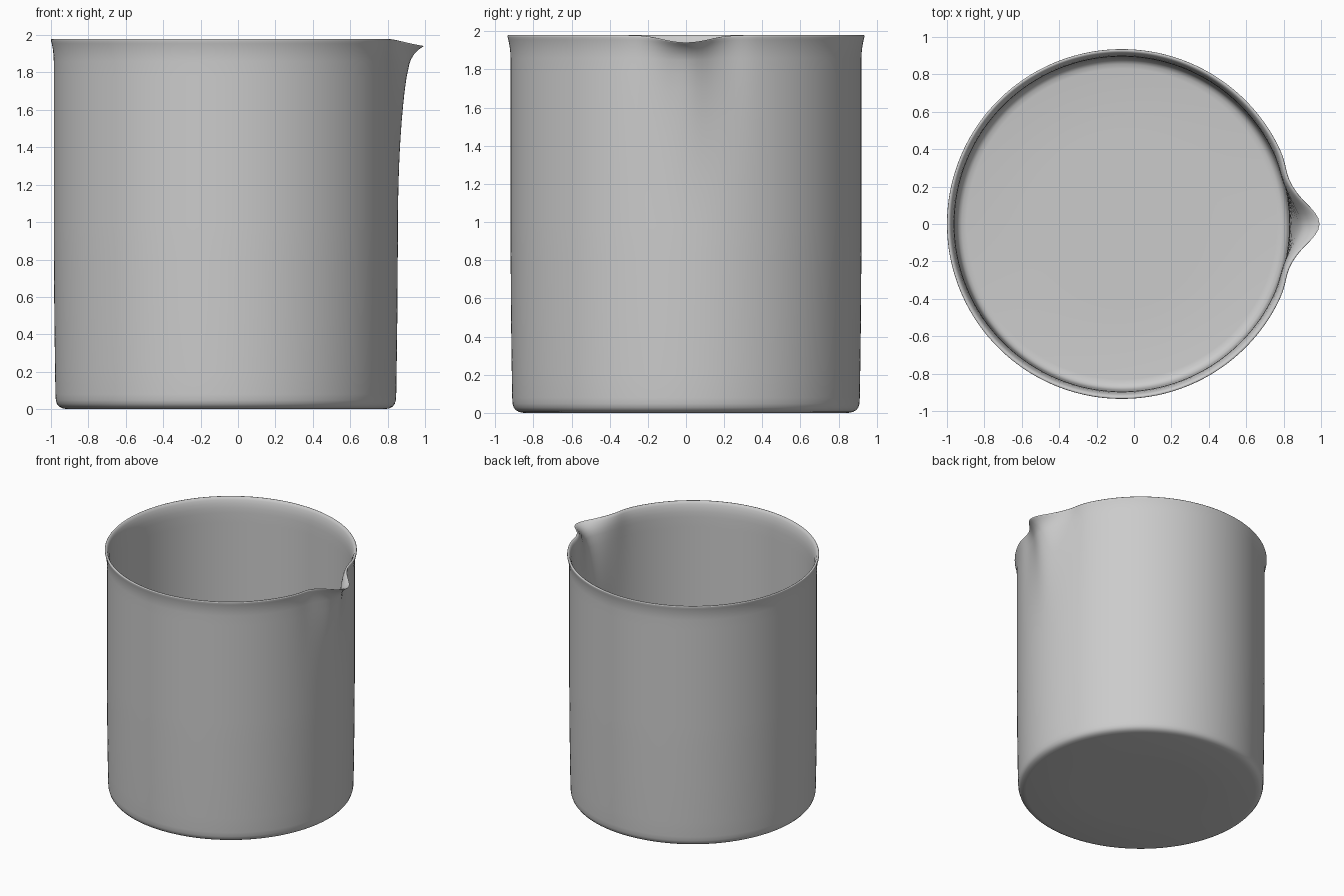
import bpy, bmesh
from math import cos, sin, pi, exp, degrees

if "Cube" in bpy.data.objects:
    bpy.data.objects.remove(bpy.data.objects["Cube"])

CX = -0.065          # axis of the round body
SEG = 216

# Closed wall profile (radius, height): outside bottom, up over the lip, down the inside
wall = [(0.45, 0.0), (0.85, 0.0), (0.875, 0.005), (0.892, 0.014), (0.903, 0.028),
        (0.909, 0.048), (0.911, 0.08), (0.913, 0.2), (0.917, 0.5), (0.919, 0.8)]
wall += [(0.92, 0.9 + 0.08 * i) for i in range(12)]
wall += [(0.92, 1.86), (0.921, 1.89), (0.925, 1.925), (0.931, 1.955), (0.935, 1.970),
         (0.935, 1.976), (0.932, 1.980), (0.925, 1.980), (0.918, 1.976),
         (0.910, 1.960), (0.902, 1.935), (0.897, 1.90), (0.895, 1.86)]
wall += [(0.895, 1.78 - 0.08 * i) for i in range(12)]
wall += [(0.893, 0.6), (0.889, 0.2), (0.887, 0.09), (0.882, 0.06), (0.872, 0.042),
         (0.855, 0.032), (0.83, 0.028), (0.45, 0.028)]


def spout(r, z, a):
    """Pull the wall outward and down around angle zero to form the pouring lip."""
    d = abs(degrees(a))
    t = max(0.0, (z - 0.9) / 1.08)
    pull = 0.075 * t ** 2.5 + 0.05 * t ** 18
    bump = exp(-(d / 7.5) ** 2) - 0.1 * exp(-((d - 16) / 5) ** 2)
    drop = 0.038 * t ** 10 * exp(-(d / 9.5) ** 2)
    return r + pull * bump, z - drop


# Beaker body
bm = bmesh.new()
rings = []
for r, z in wall:
    ring = []
    for i in range(SEG):
        a = 2 * pi * i / SEG
        if a > pi:
            a -= 2 * pi
        rr, zz = spout(r, z, a)
        ring.append(bm.verts.new((CX + rr * cos(a), rr * sin(a), zz)))
    rings.append(ring)
for lo, hi in zip(rings, rings[1:]):
    for i in range(SEG):
        j = (i + 1) % SEG
        bm.faces.new((lo[i], lo[j], hi[j], hi[i]))

# Underside and inner floor
bm.faces.new(rings[0][::-1])
bm.faces.new(rings[-1])
bmesh.ops.recalc_face_normals(bm, faces=bm.faces[:])

mesh = bpy.data.meshes.new("beaker_body")
bm.to_mesh(mesh)
bm.free()
body = bpy.data.objects.new("beaker_body", mesh)
bpy.context.collection.objects.link(body)
bpy.context.view_layer.objects.active = body
body.select_set(True)
bpy.ops.object.shade_smooth_by_angle(angle=pi / 3)
